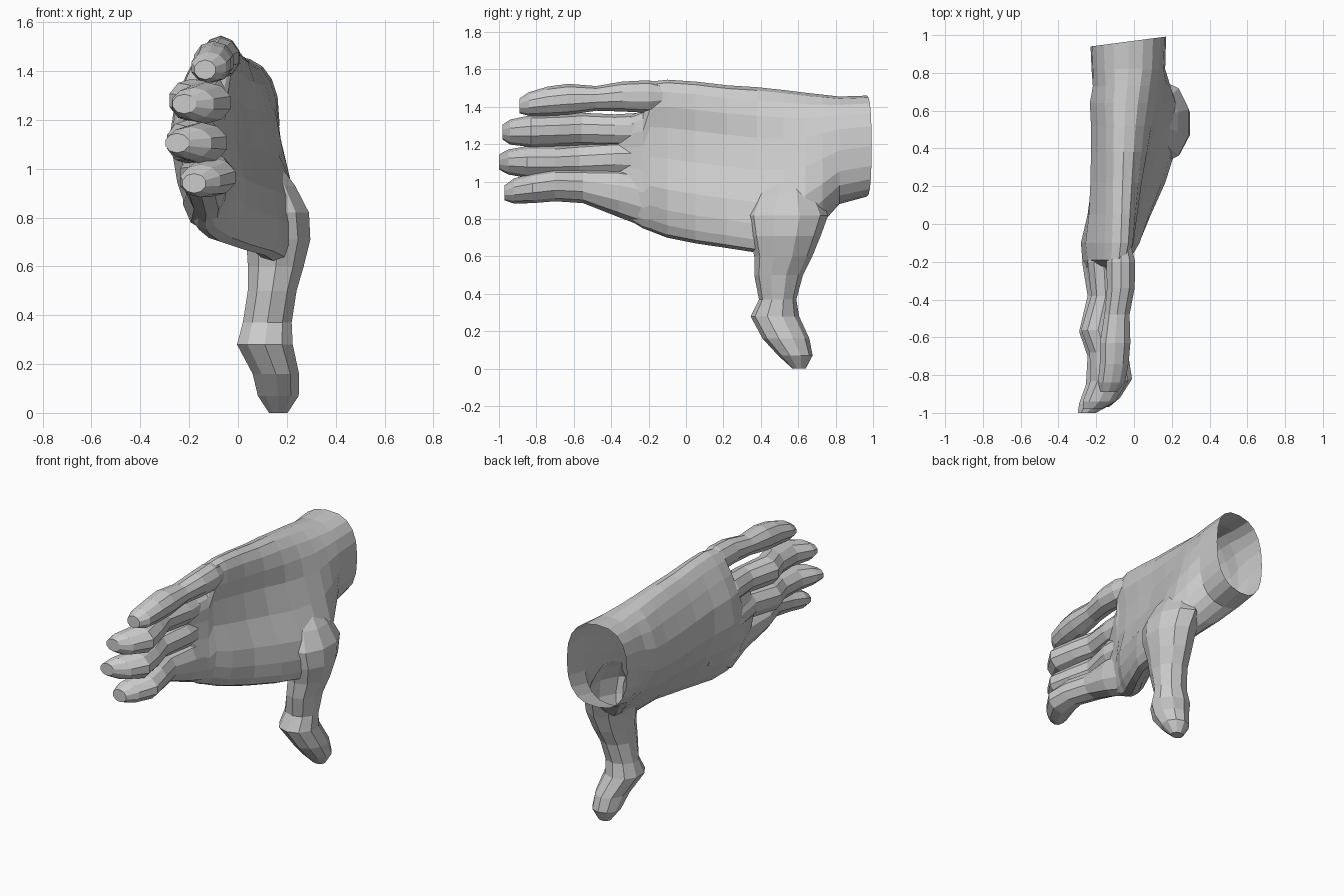
import bpy, bmesh
from math import sin, cos, pi, copysign, exp


def loft(name, rings):
    """Skin a closed tube through rings of 3D points, with end caps."""
    bm = bmesh.new()
    loops = [[bm.verts.new(p) for p in r] for r in rings]
    n = len(loops[0])
    for a, b in zip(loops, loops[1:]):
        for i in range(n):
            j = (i + 1) % n
            bm.faces.new((a[i], a[j], b[j], b[i]))
    bm.faces.new(loops[0])
    bm.faces.new(loops[-1])
    bmesh.ops.recalc_face_normals(bm, faces=bm.faces)
    me = bpy.data.meshes.new(name)
    bm.to_mesh(me)
    bm.free()
    ob = bpy.data.objects.new(name, me)
    bpy.context.collection.objects.link(ob)
    return ob


def soft(v, e=0.8):
    return copysign(abs(v) ** e, v)


def palm_ring(y, zt, zb, xt, xb, tt, tb, back, hollow, n=20):
    """Tilted oval: top/bottom height, centre x, half thickness; the back
    bulges out and the palm is hollowed above the ball of the thumb."""
    pts = []
    for i in range(n):
        a = 2 * pi * i / n
        c, s = soft(cos(a)), soft(sin(a))
        f = (c + 1) / 2
        x = xb + (xt - xb) * f + (tb + (tt - tb) * f) * s
        if s > 0:
            x -= hollow * exp(-((f - 0.62) / 0.24) ** 2) * s * s
        else:
            x -= back * exp(-((f - 0.55) / 0.4) ** 2) * s * s
        skew = 0.13 * x if y > 0.9 else 0
        pts.append((x, y + skew, zb + (zt - zb) * f))
    return pts


# Wrist, palm and ball of the thumb, from wrist to finger roots
palm = loft("palm", [palm_ring(*s) for s in [
    (0.97, 1.46, 0.92, -0.03, -0.03, 0.20, 0.20, 0.0, 0.0),
    (0.82, 1.455, 0.88, -0.03, -0.02, 0.19, 0.19, 0.01, 0.0),
    (0.73, 1.465, 0.78, -0.035, 0.06, 0.17, 0.17, 0.06, 0.01),
    (0.64, 1.475, 0.69, -0.045, 0.14, 0.16, 0.14, 0.12, 0.02),
    (0.52, 1.49, 0.64, -0.05, 0.17, 0.14, 0.13, 0.14, 0.04),
    (0.38, 1.505, 0.62, -0.055, 0.15, 0.13, 0.12, 0.14, 0.06),
    (0.22, 1.515, 0.645, -0.06, 0.11, 0.12, 0.10, 0.14, 0.08),
    (0.05, 1.535, 0.67, -0.065, 0.02, 0.11, 0.10, 0.12, 0.07),
    (-0.10, 1.545, 0.70, -0.07, -0.07, 0.105, 0.12, 0.10, 0.07),
    (-0.19, 1.535, 0.735, -0.08, -0.12, 0.09, 0.10, 0.08, 0.05),
    (-0.23, 1.38, 0.75, -0.11, -0.13, 0.09, 0.09, 0.06, 0.03),
    (-0.36, 1.33, 0.83, -0.14, -0.14, 0.05, 0.05, 0.05, 0.02)]])

# Fingers: (y, x, z, half width x, half height z) from root to tip
fingers = {
    "little_finger": [
        (-0.20, -0.07, 1.455, 0.08, 0.087), (-0.34, -0.07, 1.455, 0.077, 0.08),
        (-0.48, -0.09, 1.445, 0.07, 0.066), (-0.63, -0.10, 1.44, 0.085, 0.083),
        (-0.74, -0.105, 1.43, 0.08, 0.078), (-0.84, -0.12, 1.415, 0.075, 0.063),
        (-0.89, -0.135, 1.405, 0.045, 0.04)],
    "ring_finger": [
        (-0.20, -0.16, 1.28, 0.09, 0.09), (-0.38, -0.15, 1.275, 0.08, 0.085),
        (-0.56, -0.19, 1.28, 0.095, 0.088), (-0.68, -0.15, 1.275, 0.09, 0.085),
        (-0.83, -0.13, 1.27, 0.105, 0.085), (-0.94, -0.185, 1.265, 0.09, 0.067),
        (-0.98, -0.22, 1.265, 0.05, 0.04)],
    "middle_finger": [
        (-0.20, -0.18, 1.12, 0.10, 0.10), (-0.38, -0.16, 1.12, 0.09, 0.095),
        (-0.57, -0.20, 1.11, 0.095, 0.092), (-0.70, -0.16, 1.105, 0.09, 0.085),
        (-0.85, -0.15, 1.105, 0.11, 0.085), (-0.95, -0.20, 1.105, 0.095, 0.067),
        (-1.00, -0.25, 1.105, 0.05, 0.04)],
    "index_finger": [
        (-0.20, -0.14, 0.90, 0.09, 0.15), (-0.36, -0.13, 0.94, 0.085, 0.13),
        (-0.55, -0.15, 0.975, 0.09, 0.09), (-0.70, -0.11, 0.98, 0.085, 0.085),
        (-0.82, -0.11, 0.965, 0.105, 0.08), (-0.92, -0.155, 0.95, 0.085, 0.067),
        (-0.97, -0.18, 0.94, 0.05, 0.04)]}
N = 10
parts = []
for name, path in fingers.items():
    y, x, z, rx, rz = path[0]
    path = [(y + 0.2, x, z, rx * 0.35, rz * 0.35)] + path   # buried root
    parts.append(loft(name, [[(x + rx * sin(2 * pi * i / N), y,
                               z + rz * cos(2 * pi * i / N)) for i in range(N)]
                             for y, x, z, rx, rz in path]))

# Thumb hanging down: (z, x, y, half width x, half width y)
thumb = [(1.06, 0.09, 0.55, 0.05, 0.08), (0.93, 0.12, 0.54, 0.12, 0.17),
         (0.82, 0.15, 0.54, 0.148, 0.22), (0.71, 0.165, 0.53, 0.138, 0.19),
         (0.60, 0.155, 0.52, 0.12, 0.155), (0.50, 0.14, 0.495, 0.105, 0.13),
         (0.37, 0.12, 0.49, 0.105, 0.10), (0.28, 0.11, 0.475, 0.12, 0.13),
         (0.16, 0.155, 0.535, 0.10, 0.125), (0.07, 0.165, 0.585, 0.088, 0.092),
         (0.0, 0.165, 0.605, 0.04, 0.035)]
parts.append(loft("thumb", [[(x + rx * sin(2 * pi * i / N),
                              y + ry * cos(2 * pi * i / N), z) for i in range(N)]
                            for z, x, y, rx, ry in thumb]))

# Fuse all parts into one skin
bpy.context.view_layer.objects.active = palm
for p in parts:
    m = palm.modifiers.new("fuse", 'BOOLEAN')
    m.operation, m.solver, m.object = 'UNION', 'EXACT', p
    bpy.ops.object.modifier_apply(modifier=m.name)
    bpy.data.objects.remove(p)
palm.name = "hand"

# Open the wrist end
bm = bmesh.new()
bm.from_mesh(palm.data)
cap = [f for f in bm.faces
       if f.calc_center_median().y > 0.93 and abs(f.normal.y) > 0.8]
bmesh.ops.delete(bm, geom=cap, context='FACES')
bm.to_mesh(palm.data)
bm.free()
